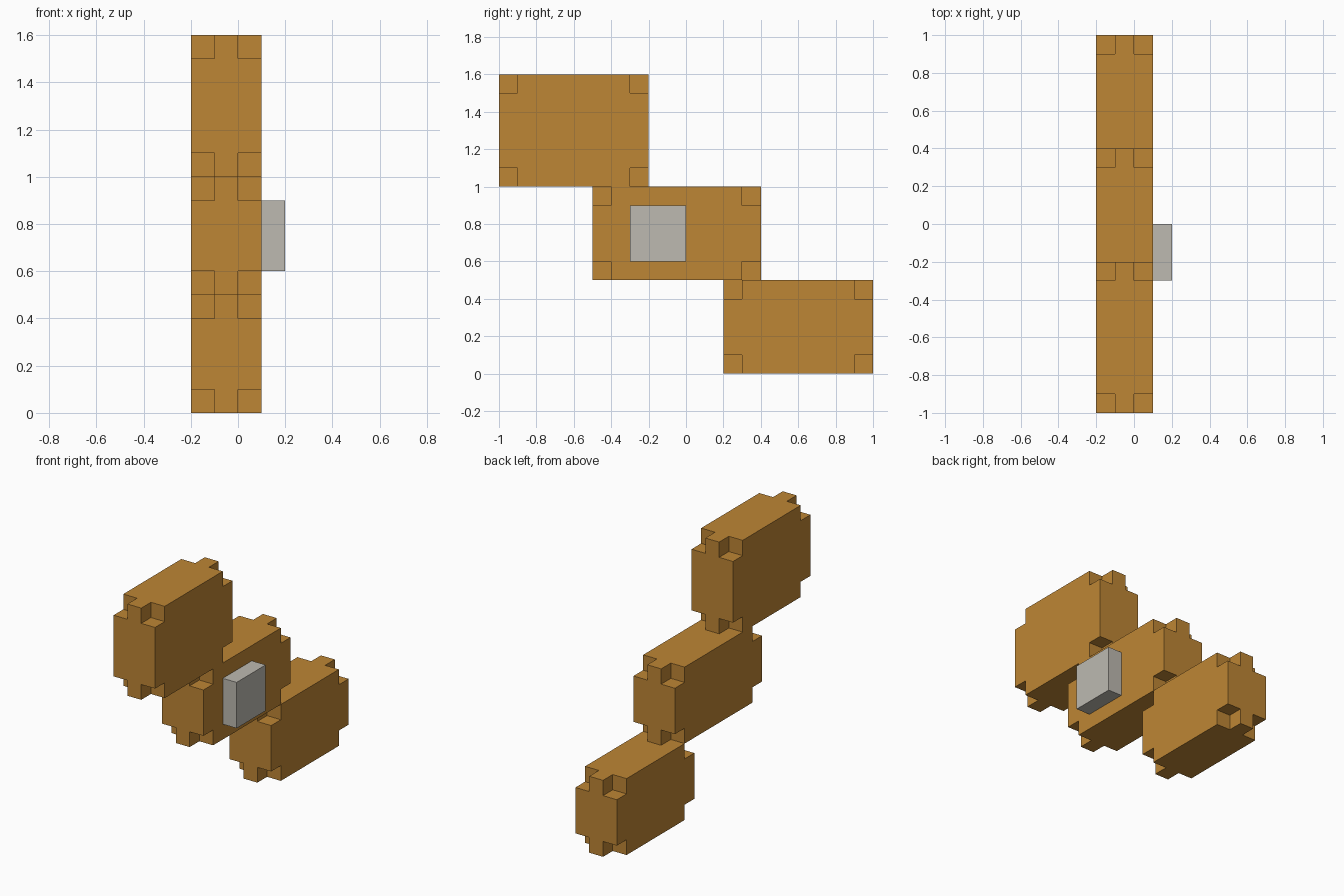
import bpy, bmesh
from itertools import product
from mathutils import Vector

cube = bpy.data.objects.get("Cube")
if cube:
    bpy.data.objects.remove(cube, do_unlink=True)


def material(name, colour):
    mat = bpy.data.materials.new(name)
    mat.use_nodes = True
    mat.diffuse_color = colour
    mat.node_tree.nodes["Principled BSDF"].inputs["Base Color"].default_value = colour
    return mat


def add_object(name, bm, mat):
    mesh = bpy.data.meshes.new(name)
    bm.to_mesh(mesh)
    bm.free()
    mesh.materials.append(mat)
    obj = bpy.data.objects.new(name, mesh)
    bpy.context.collection.objects.link(obj)
    return obj


def block(name, low, high, mat, notch=0.0):
    """Box between two corners, with a small cube cut from every corner."""
    bm = bmesh.new()
    if notch:
        # three slabs per axis; all cells but the eight corners are solid
        cuts = [(a, a + notch, b - notch, b) for a, b in zip(low, high)]
        solid = {c for c in product(range(3), repeat=3) if 1 in c}
    else:
        cuts = list(zip(low, high))
        solid = {(0, 0, 0)}
    for cell in solid:
        for axis, side in product(range(3), (0, 1)):
            beside = list(cell)
            beside[axis] += 2 * side - 1
            if tuple(beside) in solid:
                continue
            u, v = (axis + 1) % 3, (axis + 2) % 3
            ring = []
            for du, dv in ((0, 0), (1, 0), (1, 1), (0, 1)):
                p = Vector()
                p[axis] = cuts[axis][cell[axis] + side]
                p[u] = cuts[u][cell[u] + du]
                p[v] = cuts[v][cell[v] + dv]
                ring.append(bm.verts.new(p))
            bm.faces.new(ring if side else ring[::-1])
    bmesh.ops.remove_doubles(bm, verts=bm.verts, dist=0.001)
    bmesh.ops.dissolve_limit(bm, angle_limit=0.01, verts=bm.verts, edges=bm.edges)
    return add_object(name, bm, mat)


tan = material("golden_brown", (0.515, 0.238, 0.035, 1))
grey = material("light_grey", (0.51, 0.49, 0.44, 1))

# Staggered stack of notched blocks
block("lower_block", (-0.2, 0.2, 0), (0.1, 1, 0.5), tan, 0.1)
block("middle_block", (-0.2, -0.5, 0.5), (0.1, 0.4, 1), tan, 0.1)
block("upper_block", (-0.2, -1, 1), (0.1, -0.2, 1.6), tan, 0.1)

# Plate on the side of the middle block
block("side_plate", (0.1, -0.3, 0.6), (0.2, 0, 0.9), grey)
